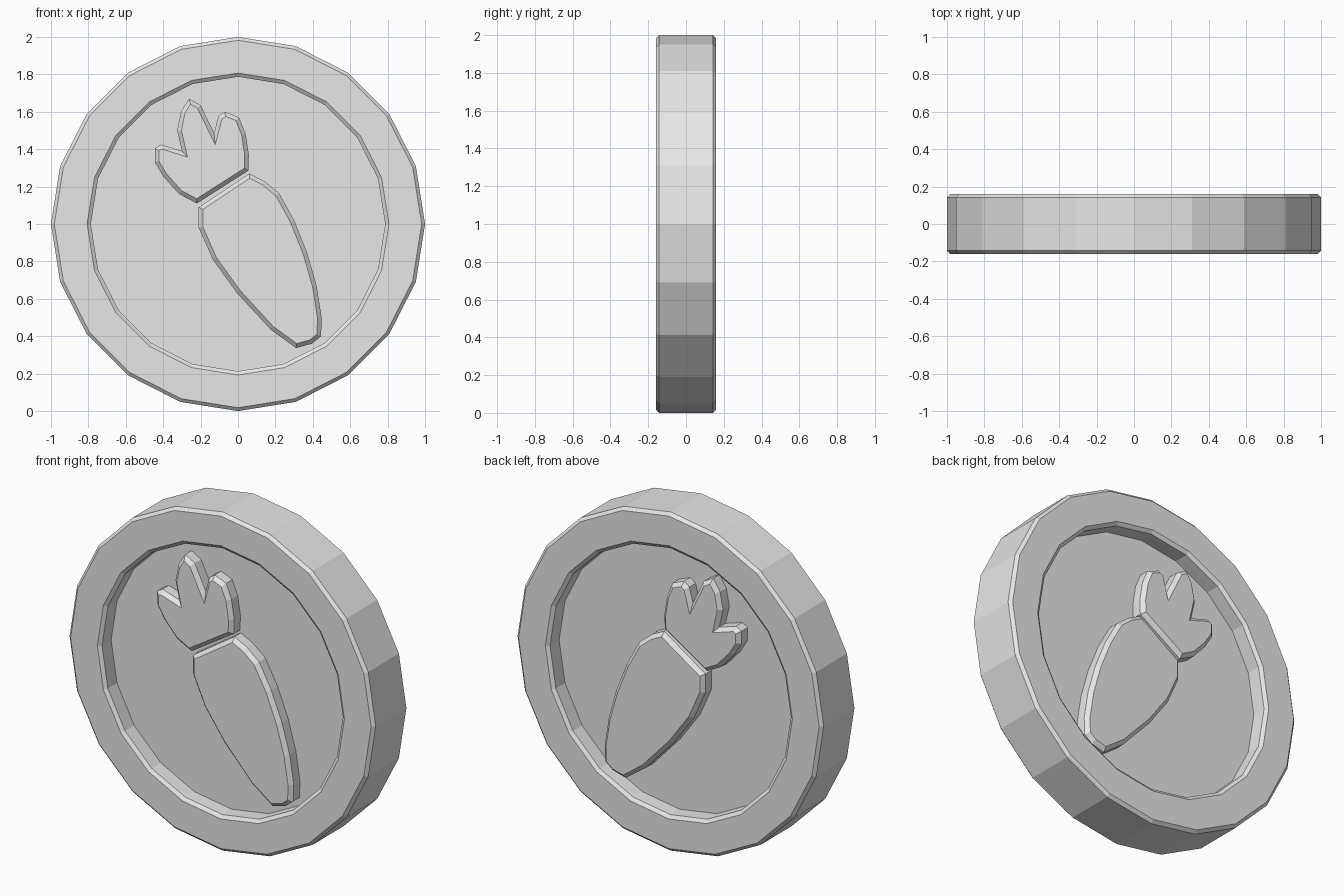
import bpy, bmesh
from math import sin, cos, tau

cube = bpy.data.objects.get("Cube")
if cube:
    bpy.data.objects.remove(cube)

# One plain grey for the whole piece
grey = bpy.data.materials.new("plain grey")
grey.use_nodes = True
colour = (0.8, 0.8, 0.8, 1)
grey.diffuse_color = colour
grey.node_tree.nodes["Principled BSDF"].inputs["Base Color"].default_value = colour

FLOOR, RELIEF, CHAMFER = 0.06, 0.14, 0.022


def finish(bm, name):
    bmesh.ops.recalc_face_normals(bm, faces=bm.faces)
    mesh = bpy.data.meshes.new(name)
    bm.to_mesh(mesh)
    bm.free()
    mesh.materials.append(grey)
    obj = bpy.data.objects.new(name, mesh)
    bpy.context.collection.objects.link(obj)
    return obj


def coin(name, sides=20):
    """Turn the rim section around y and cap both recessed floors."""
    half = [(0.787, -FLOOR), (0.787, -0.145), (0.807, -0.16), (0.982, -0.16), (1, -0.143)]
    section = half + [(r, -y) for r, y in reversed(half)]
    bm = bmesh.new()
    rings = [[bm.verts.new((r * sin(tau * i / sides), y, 1 + r * cos(tau * i / sides)))
              for i in range(sides)] for r, y in section]
    for a, b in zip(rings, rings[1:]):
        for i in range(sides):
            j = (i + 1) % sides
            bm.faces.new((a[i], a[j], b[j], b[i]))
    bm.faces.new(rings[0])
    bm.faces.new(rings[-1])
    return finish(bm, name)


def relief(name, outline, side):
    """Raised flat shape with a chamfered top edge; side is -1 front, 1 back."""
    bm = bmesh.new()
    base = [bm.verts.new((x, side * (FLOOR - 0.01), z)) for x, z in outline]
    top = [bm.verts.new((x, side * (RELIEF - CHAMFER), z)) for x, z in outline]
    for i in range(len(outline)):
        j = (i + 1) % len(outline)
        bm.faces.new((base[i], base[j], top[j], top[i]))
    cap = bm.faces.new(top)
    bmesh.ops.recalc_face_normals(bm, faces=bm.faces)
    cap.normal_update()
    bmesh.ops.inset_region(bm, faces=[cap], thickness=CHAMFER, use_boundary=True,
                           use_even_offset=True)
    for v in cap.verts:
        v.co.y = side * RELIEF
    return finish(bm, name)


root = [(-.21, 1.09), (-.21, .98), (-.135, .81), (-.005, .63), (.175, .435), (.31, .337),
        (.395, .36), (.444, .40), (.447, .50), (.42, .67), (.37, .845), (.30, 1.02),
        (.22, 1.165), (.14, 1.23), (.06, 1.27)]
leaves = [(-.22, 1.11), (-.315, 1.16), (-.40, 1.255), (-.445, 1.33), (-.445, 1.405),
          (-.41, 1.425), (-.30, 1.39), (-.325, 1.50), (-.305, 1.60), (-.262, 1.67),
          (-.20, 1.635), (-.128, 1.487), (-.105, 1.575), (-.07, 1.60), (.005, 1.57),
          (.04, 1.485), (.058, 1.37), (.055, 1.285)]

coin("coin_body")
for side, label in ((-1, "front"), (1, "back")):
    relief(label + "_root", root, side)
    relief(label + "_leaves", leaves, side)
